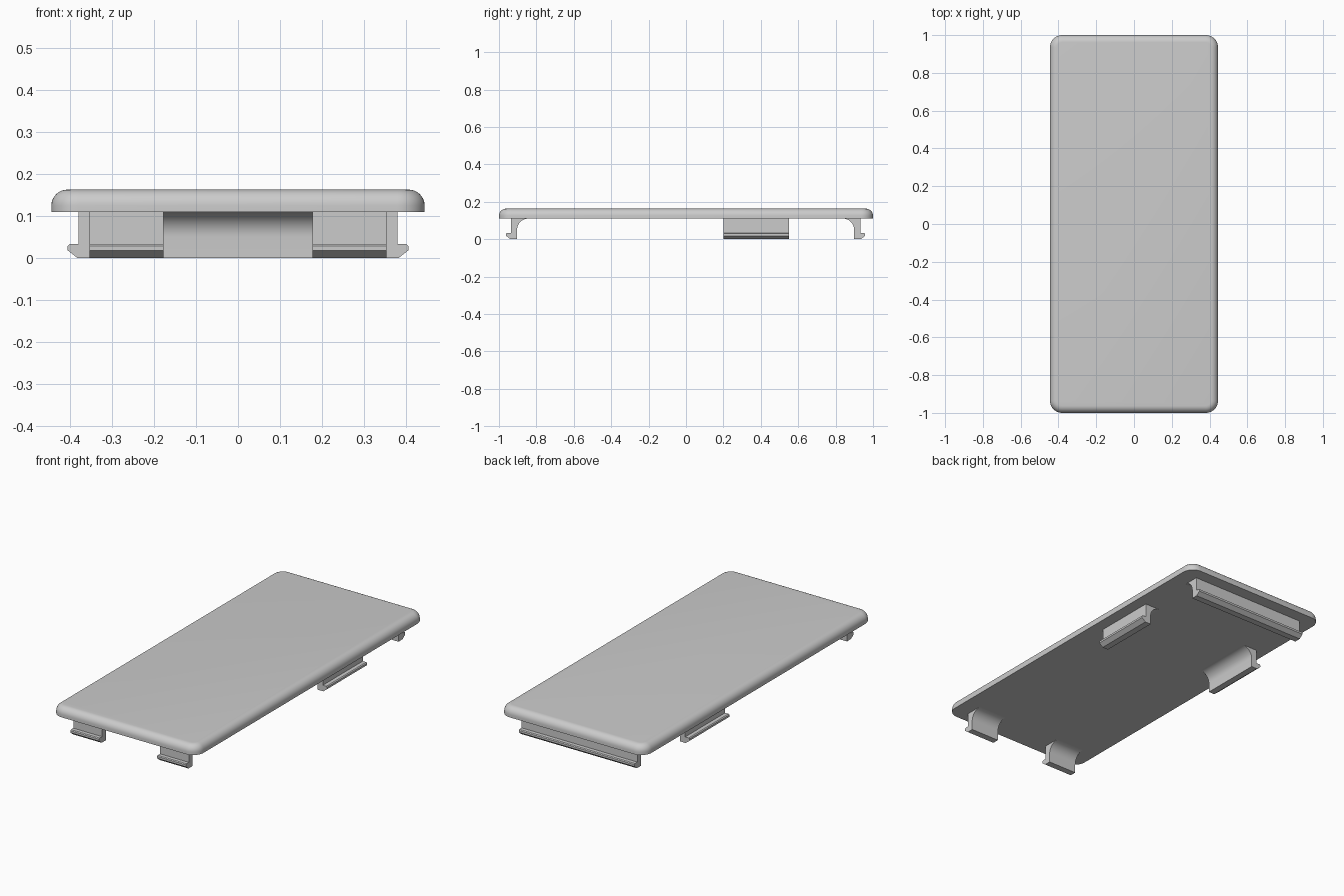
import bpy, bmesh, math
from mathutils import Vector

cube = bpy.data.objects.get("Cube")
if cube:
    bpy.data.objects.remove(cube, do_unlink=True)

WIDTH, LENGTH = 0.89, 2.0
BASE, TOP = 0.11, 0.163          # underside and top of the plate
WALL, FILLET = 0.033, 0.06       # clip thickness and inner root radius

grey = bpy.data.materials.new("light grey plastic")
grey.use_nodes = True
colour = (0.6, 0.6, 0.6, 1)
grey.diffuse_color = colour
grey.node_tree.nodes["Principled BSDF"].inputs["Base Color"].default_value = colour


def finish(name, bm):
    bmesh.ops.recalc_face_normals(bm, faces=bm.faces)
    mesh = bpy.data.meshes.new(name)
    bm.to_mesh(mesh)
    bm.free()
    mesh.materials.append(grey)
    obj = bpy.data.objects.new(name, mesh)
    bpy.context.collection.objects.link(obj)
    bpy.ops.object.select_all(action='DESELECT')
    obj.select_set(True)
    bpy.context.view_layer.objects.active = obj
    bpy.ops.object.shade_smooth_by_angle(angle=math.radians(30))
    return obj


def bevel(bm, edges, radius, segments):
    bmesh.ops.bevel(bm, geom=edges, offset=radius, offset_type='OFFSET',
                    segments=segments, profile=0.5, affect='EDGES')


# Cover plate: rounded corners, then a rounded top rim
bm = bmesh.new()
bmesh.ops.create_cube(bm, size=1)
bmesh.ops.scale(bm, vec=(WIDTH, LENGTH, TOP - BASE), verts=bm.verts)
bmesh.ops.translate(bm, vec=(0, 0, (TOP + BASE) / 2), verts=bm.verts)
upright = [e for e in bm.edges if abs(e.verts[0].co.z - e.verts[1].co.z) > 0.01]
bevel(bm, upright, 0.065, 10)
rim = [e for e in bm.edges if all(v.co.z > TOP - 0.001 for v in e.verts)]
bevel(bm, rim, 0.038, 8)
finish("cover_plate", bm)


# Clip section: outward offset and height, from the outer root down and around
section = [(0, BASE + 0.01), (0, 0.033), (0.021, 0.033), (0.026, 0.029),
           (0.026, 0.018), (0.003, 0), (-WALL, 0)]
for i in range(13):
    a = math.radians(90 * i / 12)
    section.append((-WALL - FILLET + FILLET * math.cos(a),
                    BASE - FILLET + FILLET * math.sin(a)))
section.append((-WALL - FILLET, BASE + 0.01))


def clip(name, outward, distance, start, end):
    out = Vector(outward)
    along = Vector((abs(out.y), abs(out.x), 0))
    bm = bmesh.new()
    verts = [bm.verts.new(out * (distance + u) + along * start + Vector((0, 0, z)))
             for u, z in section]
    face = bm.faces.new(verts)
    moved = bmesh.ops.extrude_face_region(bm, geom=[face])["geom"]
    bmesh.ops.translate(bm, vec=along * (end - start),
                        verts=[g for g in moved if isinstance(g, bmesh.types.BMVert)])
    finish(name, bm)


# Two short front clips, one wide back clip and one clip on each side
clip("front_clip_right", (0, -1, 0), 0.936, -0.354, -0.178)
clip("front_clip_left", (0, -1, 0), 0.936, 0.178, 0.354)
clip("back_clip", (0, 1, 0), 0.932, -0.354, 0.354)
clip("side_clip_right", (-1, 0, 0), 0.38, 0.2, 0.55)
clip("side_clip_left", (1, 0, 0), 0.38, 0.2, 0.55)
